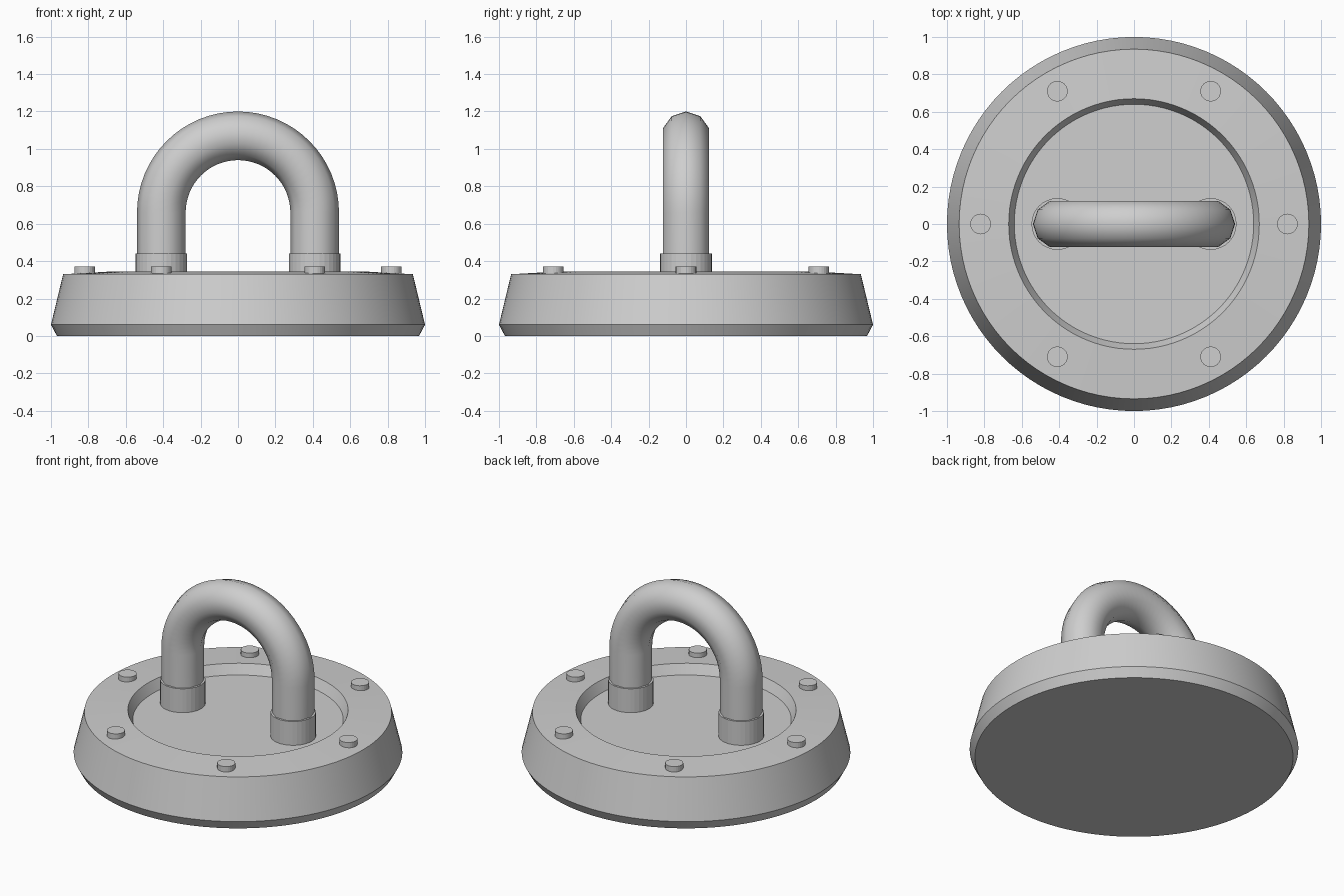
import bpy
import bmesh
from math import sin, cos, pi, radians
from mathutils import Vector

cube = bpy.data.objects.get("Cube")
if cube:
    bpy.data.objects.remove(cube)

steel = bpy.data.materials.new("grey_steel")
steel.use_nodes = True
steel.diffuse_color = (0.62, 0.62, 0.62, 1)
steel.node_tree.nodes["Principled BSDF"].inputs["Base Color"].default_value = (0.62, 0.62, 0.62, 1)


def finish(name, bm):
    bmesh.ops.recalc_face_normals(bm, faces=bm.faces)
    mesh = bpy.data.meshes.new(name)
    bm.to_mesh(mesh)
    bm.free()
    mesh.materials.append(steel)
    obj = bpy.data.objects.new(name, mesh)
    bpy.context.collection.objects.link(obj)
    bpy.ops.object.select_all(action="DESELECT")
    obj.select_set(True)
    bpy.context.view_layer.objects.active = obj
    bpy.ops.object.shade_smooth_by_angle(angle=radians(40 if name == "lifting_loop" else 9))
    return obj


def loft(name, rings):
    """Skin a list of point rings and cap both ends."""
    bm = bmesh.new()
    loops = [[bm.verts.new(p) for p in ring] for ring in rings]
    n = len(loops[0])
    for a, b in zip(loops, loops[1:]):
        for i in range(n):
            j = (i + 1) % n
            bm.faces.new((a[i], a[j], b[j], b[i]))
    bm.faces.new(loops[0][::-1])
    bm.faces.new(loops[-1])
    return finish(name, bm)


def lathe(name, profile, sides, x=0, y=0):
    """Turn (radius, height) pairs around a vertical axis."""
    angles = [2 * pi * i / sides for i in range(sides)]
    return loft(name, [[(x + r * cos(a), y + r * sin(a), z) for a in angles]
                       for r, z in profile])


# Round base with chamfered foot, tapered wall and recessed centre
lathe("base", [(0.968, 0), (1, 0.06), (0.935, 0.33), (0.67, 0.345), (0.64, 0.28)], 96)

# Bolts around the rim
for k in range(6):
    a = k * pi / 3
    lathe(f"bolt_{k + 1}", [(0.055, 0.32), (0.055, 0.37)], 24, 0.82 * cos(a), 0.82 * sin(a))

# Collars where the loop enters the base
for side, x in (("left", 0.41), ("right", -0.41)):
    lathe(f"{side}_collar", [(0.138, 0.27), (0.138, 0.44)], 32, x)

# Lifting loop: ten-sided tube along two legs and a half circle
bend, tube, spring = 0.41, 0.13, 0.66
path = [(Vector((bend, 0, 0.27)), 0)]
path += [(Vector((bend * cos(t), 0, spring + bend * sin(t))), t)
         for t in (pi * i / 32 for i in range(33))]
path.append((Vector((-bend, 0, 0.27)), pi))
rings = []
for centre, t in path:
    out = Vector((cos(t), 0, sin(t)))
    rings.append([centre + tube * (out * cos(s) + Vector((0, 1, 0)) * sin(s))
                  for s in (2 * pi * i / 10 for i in range(10))])
loft("lifting_loop", rings)
